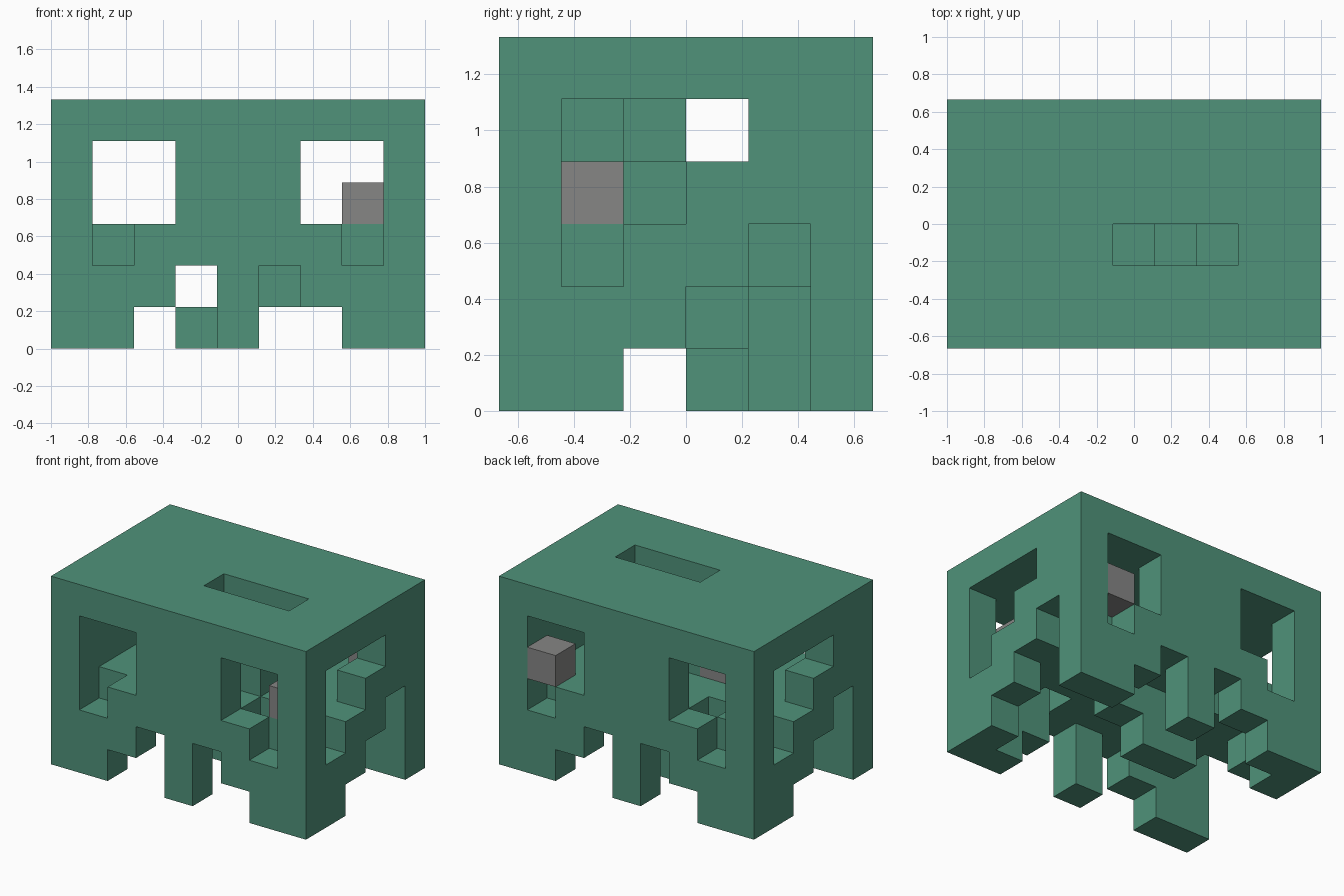
import bpy
import bmesh
from mathutils import Vector

if "Cube" in bpy.data.objects:
    bpy.data.objects.remove(bpy.data.objects["Cube"], do_unlink=True)

NX, NY, NZ = 9, 6, 6
UNIT = 2 / NX


def material(name, rgb):
    mat = bpy.data.materials.new(name)
    mat.use_nodes = True
    color = (*rgb, 1)
    mat.diffuse_color = color
    mat.node_tree.nodes["Principled BSDF"].inputs["Base Color"].default_value = color
    return mat


green = material("green", (0.08, 0.29, 0.195))
grey = material("grey", (0.24, 0.24, 0.235))


def rows(pattern):
    """Filled (column, row) places of a drawing whose last line is row zero."""
    return {(c, r) for r, line in enumerate(reversed(pattern.split()))
            for c, mark in enumerate(line) if mark == "#"}


def build(name, cells, mat):
    """Make the outer skin of a set of unit cells."""
    bm = bmesh.new()
    corners = {}

    def vert(p):
        key = tuple(round(v) for v in p)
        if key not in corners:
            x, y, z = key
            corners[key] = bm.verts.new(
                ((x - NX / 2) * UNIT, (y - NY / 2) * UNIT, z * UNIT))
        return corners[key]

    for cell in cells:
        middle = Vector(cell) + Vector((.5, .5, .5))
        for axis in range(3):
            for sign in (-.5, .5):
                n = Vector((0, 0, 0))
                n[axis] = sign
                if tuple(round(v) for v in Vector(cell) + 2 * n) in cells:
                    continue
                u = Vector((0, 0, 0))
                u[(axis + 1) % 3] = .5
                v = 2 * n.cross(u)
                quad = (-u - v, u - v, u + v, v - u)
                bm.faces.new([vert(middle + n + q) for q in quad])
    mesh = bpy.data.meshes.new(name)
    bm.to_mesh(mesh)
    bm.free()
    mesh.materials.append(mat)
    obj = bpy.data.objects.new(name, mesh)
    bpy.context.collection.objects.link(obj)
    return obj


# Wall drawings with stepped openings
long_wall = rows("""
#########
#..###..#
#..###..#
#.#####.#
###.#.###
##..#..##""")
end_wall = rows("""
######
#...##
#..###
#.##.#
###..#
##...#""")
roof = rows("""
#########
#########
#########
####...##
#########
#########""")

# Shell: every cell must be allowed by each wall it belongs to
shell = set()
for x in range(NX):
    for y in range(NY):
        for z in range(NZ):
            checks = []
            if y in (0, NY - 1):
                checks.append((x, z) in long_wall)
            if x == NX - 1:
                checks.append((y, z) in end_wall)
            if x == 0:
                checks.append((NY - 1 - y, z) in end_wall)
            if z == NZ - 1:
                checks.append((x, y) in roof)
            if checks and all(checks):
                shell.add((x, y, z))
build("shell", shell, green)

# Inner floor, with two wells
floor = rows("""
.........
.#.#####.
.#######.
.#######.
.#####.#.
.........""")
build("inner_floor", {(x, y, 2) for x, y in floor}, green)

# Steps below the roof slot
build("slot_steps", {(4, 2, 4), (4, 2, 3), (5, 2, 3)}, green)

# Stepped foot hanging under the floor
build("under_foot", {(5, 3, 1), (4, 3, 1), (4, 3, 0), (3, 3, 0)}, green)

# Loose grey blocks
for name, cell in (("front_block", (7, 1, 3)), ("back_block", (7, 5, 3)),
                   ("centre_block", (3, 2, 3))):
    build(name, {cell}, grey)
